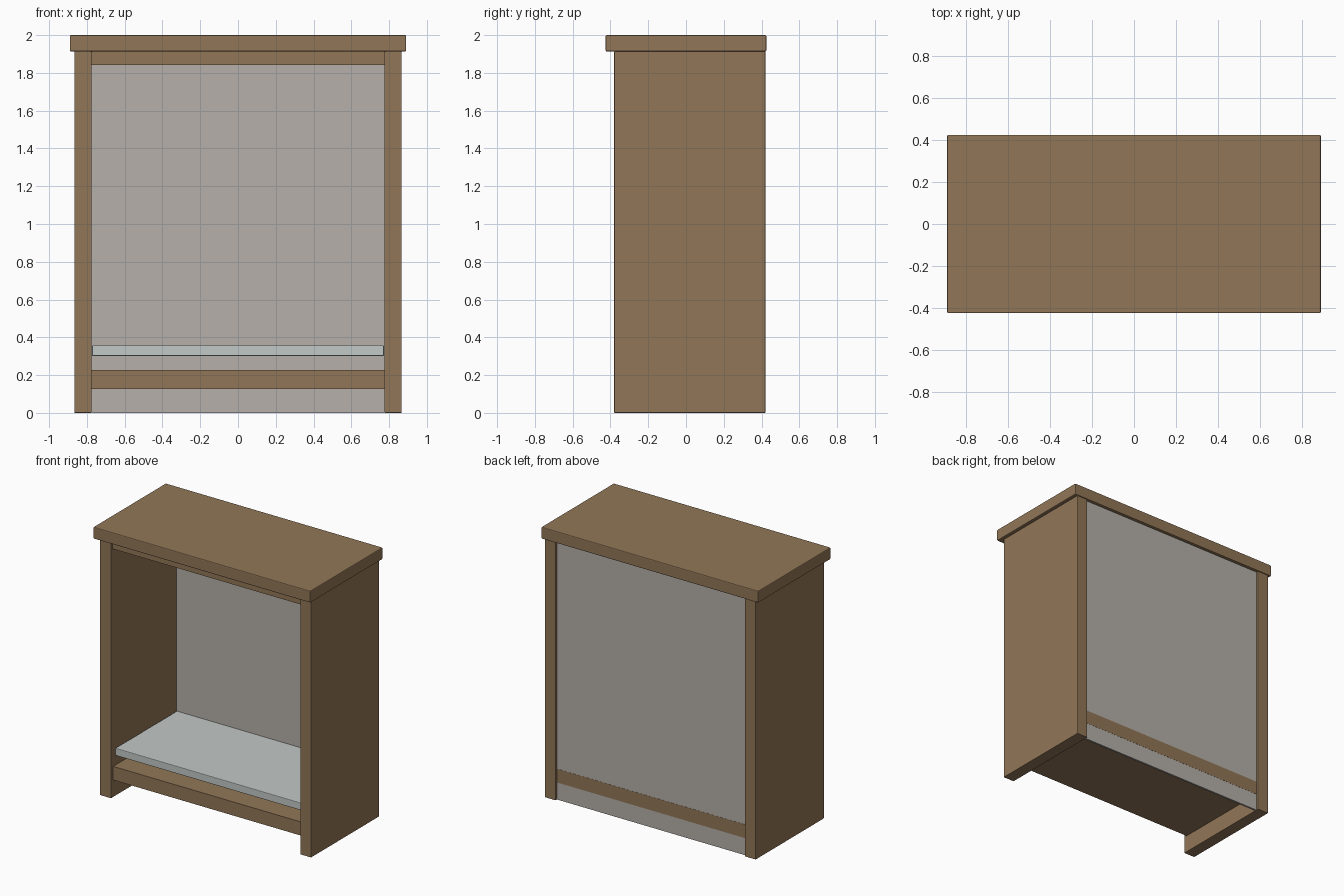
import bpy
import bmesh

if "Cube" in bpy.data.objects:
    bpy.data.objects.remove(bpy.data.objects["Cube"])


def material(name, rgb):
    m = bpy.data.materials.new(name)
    m.diffuse_color = (*rgb, 1.0)
    m.use_nodes = True
    m.node_tree.nodes["Principled BSDF"].inputs["Base Color"].default_value = m.diffuse_color
    return m


wood = material("brown wood", (0.285, 0.181, 0.095))
grey = material("warm grey panel", (0.465, 0.434, 0.402))
glass = material("pale glass", (0.54, 0.585, 0.565))


def box(name, x, y, z, mat, bevel=0.0):
    """Box from (min, max) ranges on each axis, with an optional edge bevel."""
    bm = bmesh.new()
    bmesh.ops.create_cube(bm, size=1.0)
    for v in bm.verts:
        for i, (lo, hi) in enumerate((x, y, z)):
            v.co[i] = hi if v.co[i] > 0 else lo
    me = bpy.data.meshes.new(name)
    bm.to_mesh(me)
    bm.free()
    me.materials.append(mat)
    ob = bpy.data.objects.new(name, me)
    bpy.context.collection.objects.link(ob)
    if bevel:
        mod = ob.modifiers.new("edge bevel", 'BEVEL')
        mod.width = bevel
        mod.segments = 2
    return ob


INNER = (-0.776, 0.776)

# Overhanging top slab
box("top_slab", (-0.89, 0.89), (-0.425, 0.425), (1.913, 2.0), wood, 0.006)

# Side panels
for side, x in (("left", (-0.866, -0.776)), ("right", (0.776, 0.866))):
    box(side + "_side_panel", x, (-0.38, 0.42), (0.0, 1.913), wood, 0.003)

# Inner top board and bottom shelf (its end shows through the back)
box("inner_top_board", INNER, (-0.36, 0.39), (1.843, 1.913), wood)
box("bottom_shelf", INNER, (-0.355, 0.403), (0.127, 0.228), wood)

# Recessed back panel
box("back_panel", INNER, (0.388, 0.402), (0.0, 1.913), grey)

# Glass shelf
box("glass_shelf", (-0.772, 0.772), (-0.335, 0.388), (0.302, 0.357), glass, 0.004)
